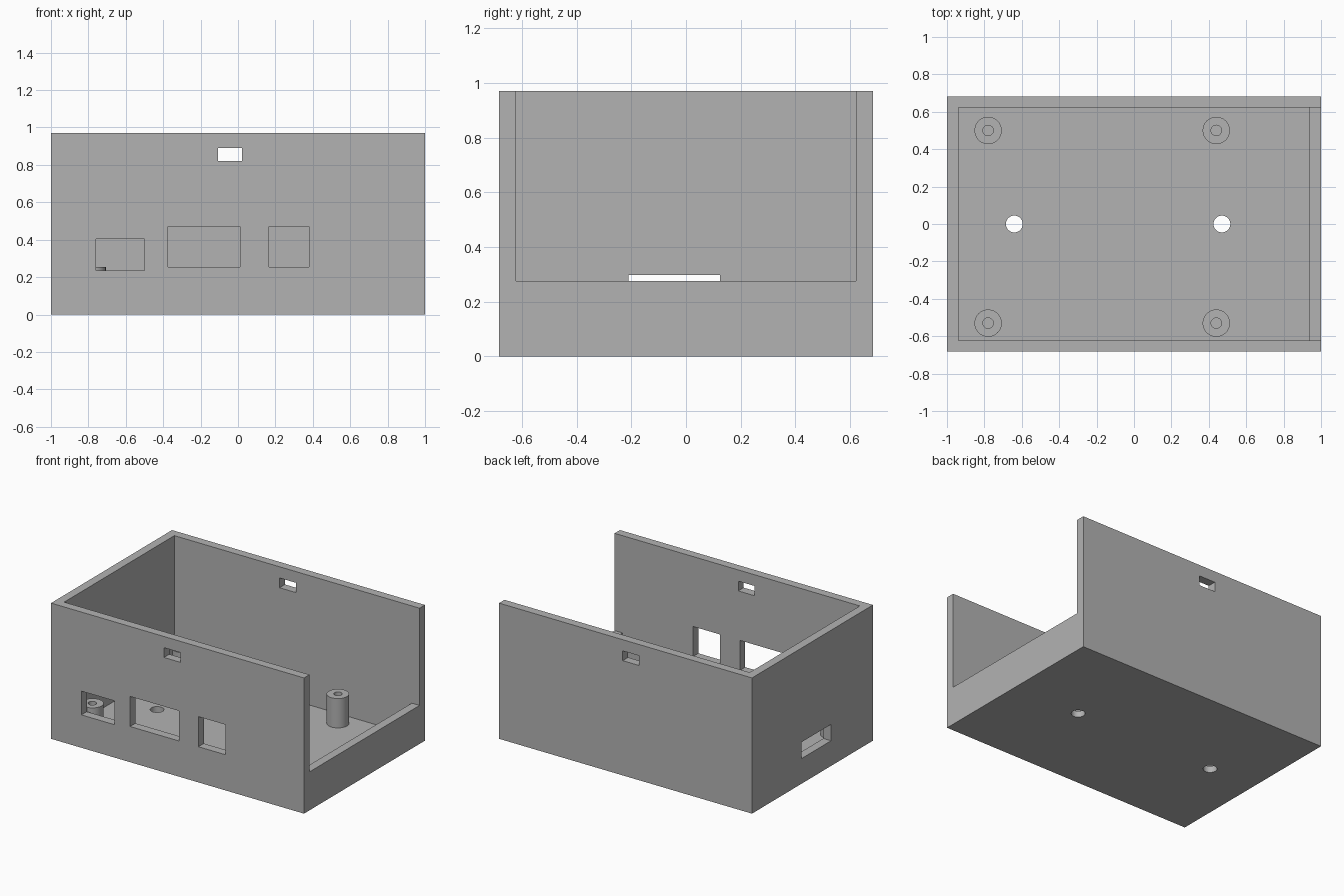
import bpy
import math

if "Cube" in bpy.data.objects:
    bpy.data.objects.remove(bpy.data.objects["Cube"], do_unlink=True)

# Overall dimensions
HX, HY, HEIGHT = 1.0, 0.683, 0.97
WALL, FLOOR, LIP, POST_TOP = 0.061, 0.045, 0.275, 0.255

grey = bpy.data.materials.new("plain_grey")
grey.use_nodes = True
colour = (0.45, 0.45, 0.45, 1)
grey.diffuse_color = colour
grey.node_tree.nodes["Principled BSDF"].inputs["Base Color"].default_value = colour


def block(name, x, y, z):
    """Box spanning the given (low, high) ranges."""
    spans = (x, y, z)
    bpy.ops.mesh.primitive_cube_add(size=1, location=[(a + b) / 2 for a, b in spans])
    obj = bpy.context.object
    obj.name = name
    obj.scale = [b - a for a, b in spans]
    bpy.ops.object.transform_apply(location=True, rotation=False, scale=True)
    obj.data.materials.append(grey)
    return obj


def rod(name, x, y, low, high, radius):
    """Upright cylinder between two heights."""
    bpy.ops.mesh.primitive_cylinder_add(vertices=48, radius=radius, depth=high - low,
                                        location=(x, y, (low + high) / 2))
    obj = bpy.context.object
    obj.name = name
    obj.data.materials.append(grey)
    return obj


def carve(target, cutter):
    """Subtract the cutter, apply the result and discard the cutter."""
    cutter.hide_render = True
    mod = target.modifiers.new("cut", "BOOLEAN")
    mod.operation, mod.solver, mod.object = "DIFFERENCE", "EXACT", cutter
    bpy.context.view_layer.objects.active = target
    bpy.ops.object.modifier_apply(modifier=mod.name)
    bpy.data.objects.remove(cutter, do_unlink=True)


def smooth(obj):
    bpy.ops.object.select_all(action="DESELECT")
    obj.select_set(True)
    bpy.context.view_layer.objects.active = obj
    bpy.ops.object.shade_smooth_by_angle(angle=math.radians(30))


# Enclosure tray, hollowed out
IX, IY = HX - WALL, HY - WALL
tray = block("enclosure_tray", (-HX, HX), (-HY, HY), (0, HEIGHT))
carve(tray, block("cavity", (-IX, IX), (-IY, IY), (FLOOR, 1.2)))

# Open end above the low lip
carve(tray, block("open_end", (0.8, 1.2), (-IY, IY), (LIP, 1.2)))

# Latch slot through the front and back walls
carve(tray, block("latch_slot", (-0.107, 0.022), (-1, 1), (0.82, 0.89)))

# Connector windows in the front wall
for x, z in (((-0.76, -0.5), (0.235, 0.405)),
             ((-0.375, 0.01), (0.255, 0.47)),
             ((0.165, 0.38), (0.255, 0.47))):
    carve(tray, block("window", x, (-0.8, -0.6), z))

# Card slot in the closed end
carve(tray, block("card_slot", (-1.1, -0.9), (-0.21, 0.125), (0.18, 0.297)))

# Mounting holes in the floor
for x in (-0.64, 0.47):
    carve(tray, rod("mounting_hole", x, 0, -0.1, 0.1, 0.045))
smooth(tray)

# Hollow standoff posts
for x, end in ((-0.78, "closed"), (0.44, "open")):
    for y, side in ((-0.53, "front"), (0.5, "back")):
        post = rod(f"standoff_{side}_{end}_end", x, y, FLOOR, POST_TOP, 0.073)
        carve(post, rod("screw_hole", x, y, FLOOR - 0.1, POST_TOP + 0.1, 0.028))
        smooth(post)
